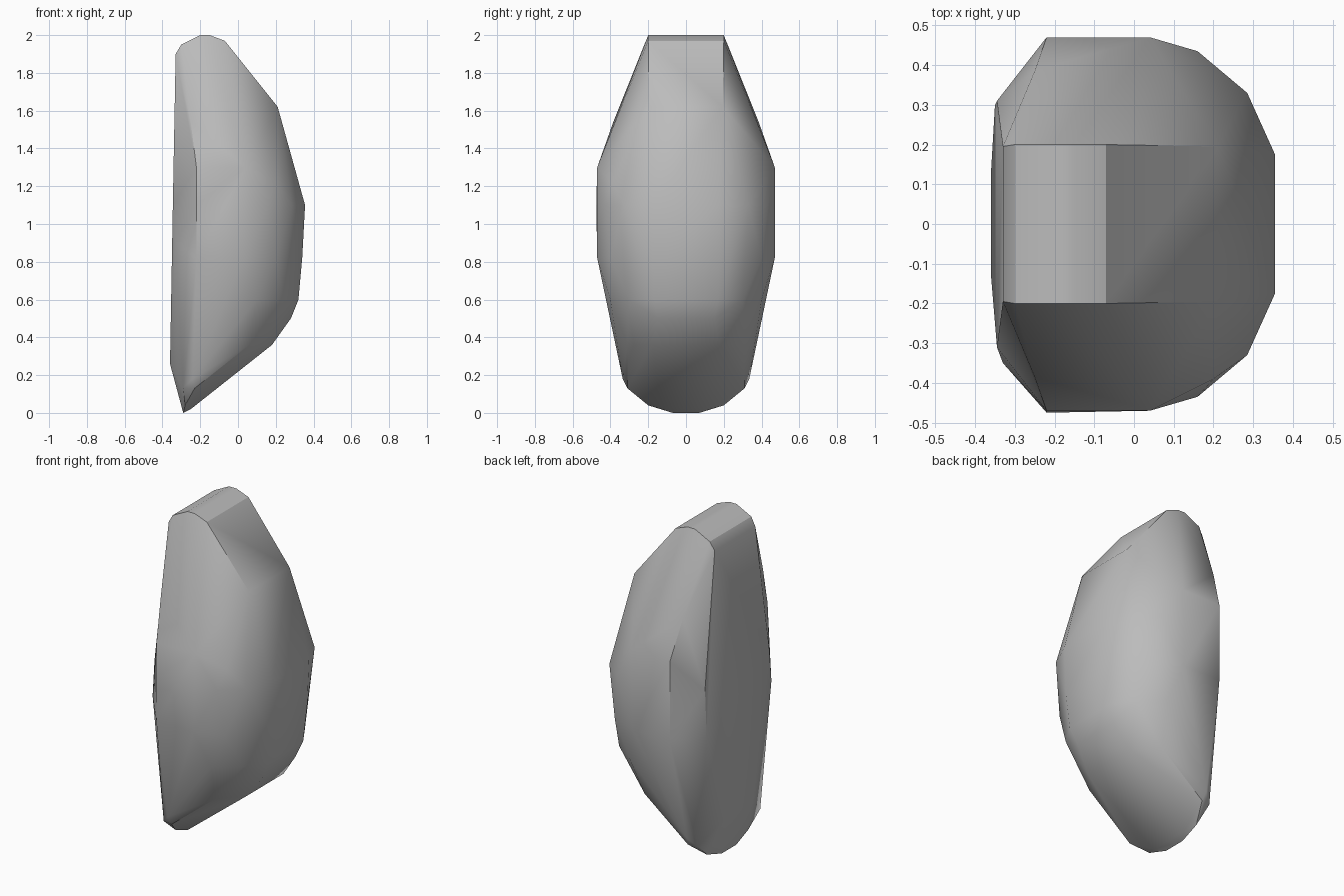
import bpy
import bmesh
import math

cube = bpy.data.objects.get("Cube")
if cube:
    bpy.data.objects.remove(cube, do_unlink=True)


def make_material(name, colour):
    material = bpy.data.materials.new(name)
    material.use_nodes = True
    material.diffuse_color = colour
    shader = material.node_tree.nodes["Principled BSDF"]
    shader.inputs["Base Color"].default_value = colour
    shader.inputs["Roughness"].default_value = 0.8
    return material


def build_stone(name, levels, extras, material):
    """Wrap a tight faceted skin around mirrored half sections."""
    bm = bmesh.new()
    for height, half_section in levels.items():
        for x, y in half_section:
            for side in (-1, 1):
                bm.verts.new((x, side * y, height))
    for point in extras:
        bm.verts.new(point)
    result = bmesh.ops.convex_hull(bm, input=list(bm.verts))
    leftovers = set(result["geom_interior"]) | set(result["geom_unused"])
    spare = [item for item in leftovers if isinstance(item, bmesh.types.BMVert)]
    bmesh.ops.delete(bm, geom=spare, context="VERTS")

    # Merge facets that are nearly in one plane
    bmesh.ops.dissolve_limit(bm, angle_limit=math.radians(2),
                             verts=list(bm.verts), edges=list(bm.edges))
    bmesh.ops.recalc_face_normals(bm, faces=list(bm.faces))
    mesh = bpy.data.meshes.new(name)
    bm.to_mesh(mesh)
    bm.free()
    mesh.materials.append(material)
    stone = bpy.data.objects.new(name, mesh)
    bpy.context.collection.objects.link(stone)
    return stone


# Half sections (x, y) of the stone, keyed by height
levels = {
    # Narrow rounded foot
    0.0: [(-0.29, 0.07)],
    0.02: [(-0.25, 0.13)],
    0.04: [(-0.28, 0.2)],
    0.13: [(-0.29, 0.3), (-0.23, 0.31)],
    0.18: [(-0.24, 0.335)],
    0.26: [(-0.36, 0.13)],
    # Sloping underside
    0.36: [(0.18, 0.18), (0.06, 0.31)],
    0.5: [(0.28, 0.15)],
    0.6: [(0.32, 0.17), (0.24, 0.3), (0.1, 0.4)],
    # Widest belt
    0.82: [(-0.22, 0.47), (0.03, 0.47), (0.2, 0.4), (0.34, 0.18)],
    1.1: [(-0.345, 0.31), (-0.22, 0.475), (0.355, 0.175),
          (0.285, 0.33), (0.16, 0.435)],
    1.3: [(-0.22, 0.47), (0.04, 0.47)],
    # Shoulders
    1.54: [(-0.25, 0.385)],
    1.62: [(0.21, 0.195)],
    # Small flat crown
    1.9: [(-0.33, 0.195)],
    1.95: [(-0.3, 0.2)],
    1.97: [(-0.07, 0.2)],
    2.0: [(-0.2, 0.2), (-0.15, 0.2)],
}

# Points found on one side only
extras = [
    (0.2, -0.39, 1.22),
    (-0.33, -0.35, 0.9),
    (-0.35, 0.3, 0.8),
]

grey = make_material("stone grey", (0.5, 0.5, 0.5, 1))
stone = build_stone("faceted_stone", levels, extras, grey)

# Soften shallow facets, keep strong ridges crisp
bpy.ops.object.select_all(action="DESELECT")
stone.select_set(True)
bpy.context.view_layer.objects.active = stone
bpy.ops.object.shade_smooth_by_angle(angle=math.radians(30))
